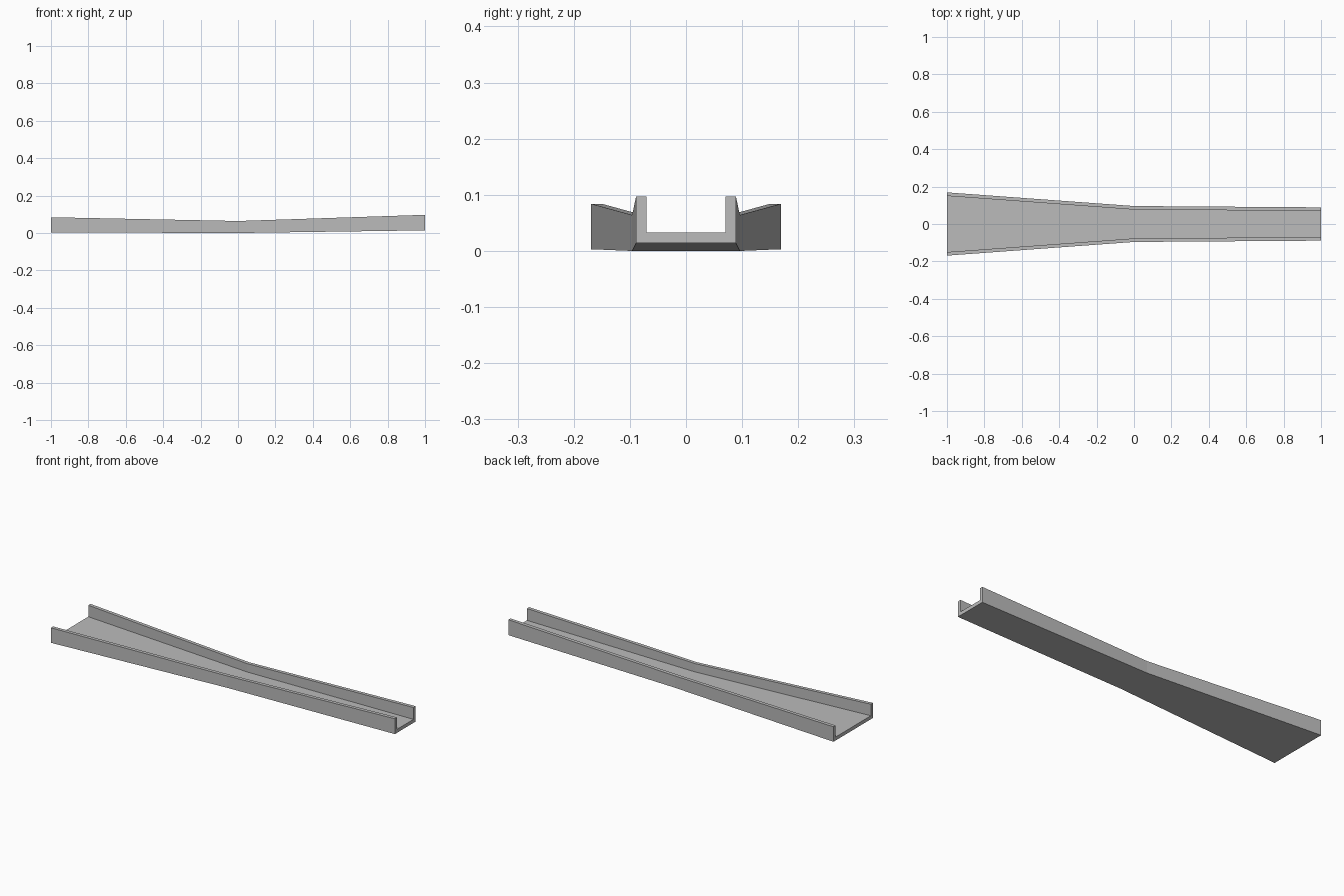
import bpy
import bmesh

cube = bpy.data.objects.get("Cube")
if cube:
    bpy.data.objects.remove(cube, do_unlink=True)

WALL = 0.019  # thickness of walls and floor

# Stations along the channel: x, outer half width, underside z, rim z
STATIONS = [
    (-1.0, 0.169, 0.003, 0.084),
    (0.0, 0.096, 0.0, 0.064),
    (1.0, 0.089, 0.014, 0.097),
]


def u_section(x, half, base, rim):
    """U-shaped cross-section, counter-clockwise seen from +x."""
    inner, floor = half - WALL, base + WALL
    right = [(-half, rim), (-half, base)]
    left = [(half, base), (half, rim)]
    inside = [(inner, rim), (inner, floor), (-inner, floor), (-inner, rim)]
    return [(x, y, z) for y, z in right + left + inside]


# Plain grey material
grey = bpy.data.materials.new("concrete_grey")
grey.use_nodes = True
colour = (0.5, 0.5, 0.5, 1.0)
grey.diffuse_color = colour
grey.node_tree.nodes["Principled BSDF"].inputs["Base Color"].default_value = colour

# Loft the sections into one open channel
bm = bmesh.new()
rings = [[bm.verts.new(p) for p in u_section(*s)] for s in STATIONS]
for a, b in zip(rings, rings[1:]):
    for i in range(len(a)):
        j = (i + 1) % len(a)
        bm.faces.new((a[i], a[j], b[j], b[i]))

# End caps: one U-shaped face at each end
bm.faces.new(rings[-1])
bm.faces.new(list(reversed(rings[0])))
bmesh.ops.recalc_face_normals(bm, faces=bm.faces[:])

mesh = bpy.data.meshes.new("flume_channel")
bm.to_mesh(mesh)
bm.free()
mesh.materials.append(grey)
channel = bpy.data.objects.new("flume_channel", mesh)
bpy.context.collection.objects.link(channel)
